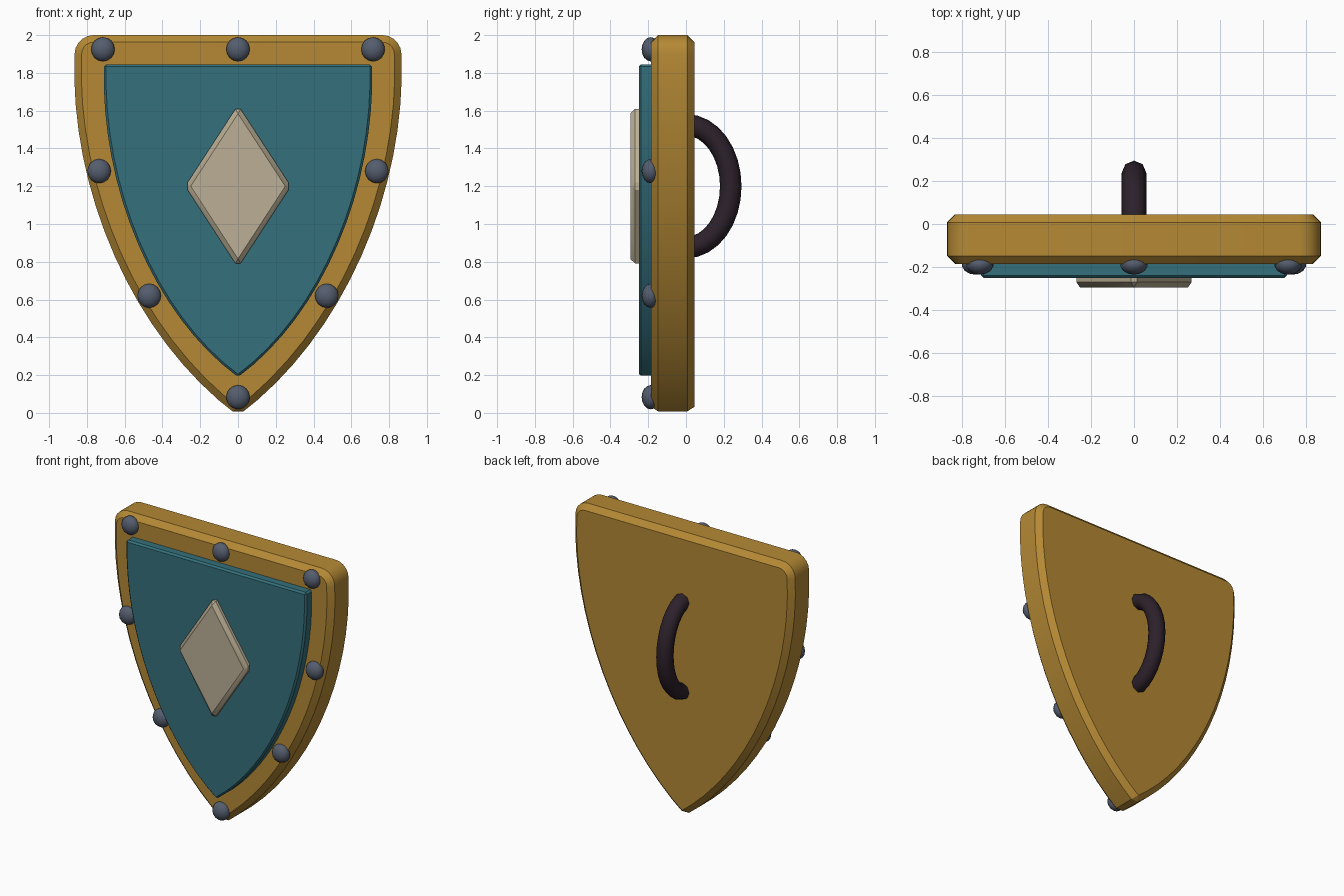
import bpy
import bmesh
from math import sin, cos, pi, radians
from mathutils import Vector
from mathutils.geometry import interpolate_bezier

cube = bpy.data.objects.get("Cube")
if cube:
    bpy.data.objects.remove(cube, do_unlink=True)


def material(name, rgb, rough=0.6):
    mat = bpy.data.materials.new(name)
    mat.use_nodes = True
    color = (*rgb, 1)
    mat.diffuse_color = color
    bsdf = mat.node_tree.nodes["Principled BSDF"]
    bsdf.inputs["Base Color"].default_value = color
    bsdf.inputs["Roughness"].default_value = rough
    return mat


gold = material("ochre gold", (0.46, 0.25, 0.035))
teal = material("deep teal", (0.035, 0.16, 0.2))
cream = material("pale bone", (0.5, 0.43, 0.3))
steel = material("blue steel", (0.09, 0.11, 0.155))
leather = material("dark leather", (0.026, 0.015, 0.024))


def finish(obj, mat, angle=30):
    obj.data.materials.append(mat)
    bpy.ops.object.select_all(action="DESELECT")
    obj.select_set(True)
    bpy.context.view_layer.objects.active = obj
    bpy.ops.object.shade_smooth_by_angle(angle=radians(angle))


def plate(name, outline, front, back, bevel, mat):
    """Extrude an x-z outline from front to back and chamfer its edges."""
    bm = bmesh.new()
    face = bm.faces.new([bm.verts.new((x, front, z)) for x, z in outline])
    walls = bmesh.ops.extrude_face_region(bm, geom=[face], use_keep_orig=True)
    verts = [v for v in walls["geom"] if isinstance(v, bmesh.types.BMVert)]
    bmesh.ops.translate(bm, verts=verts, vec=(0, back - front, 0))
    bmesh.ops.recalc_face_normals(bm, faces=bm.faces)
    sharp = [e for e in bm.edges if e.calc_face_angle(0) > radians(40)]
    bmesh.ops.bevel(bm, geom=sharp, offset=bevel, segments=1,
                    affect="EDGES", profile=0.5, clamp_overlap=True)
    mesh = bpy.data.meshes.new(name)
    bm.to_mesh(mesh)
    bm.free()
    obj = bpy.data.objects.new(name, mesh)
    bpy.context.collection.objects.link(obj)
    finish(obj, mat)


def shield_outline(corner, p0, p1, p2, tip, steps):
    """Half outline from the top corner down to the tip, then mirrored."""
    pts = [Vector((x, z, 0)) for x, z in (p0, p1, p2, tip)]
    half = corner + [(p.x, p.y) for p in interpolate_bezier(*pts, steps)]
    return half + [(-x, z) for x, z in reversed(half[:-1])]


# Thick body with rounded top corners
arc = [(0.765 + 0.1 * sin(a), 1.9 + 0.1 * cos(a))
       for a in (i * pi / 10 for i in range(5))]
plate("shield_body",
      shield_outline(arc, (0.865, 1.9), (0.895, 1.19), (0.56, 0.4), (0, -0.015), 17),
      -0.185, 0.045, 0.037, gold)

# Raised front panel
plate("front_panel",
      shield_outline([], (0.71, 1.845), (0.73, 1.2), (0.45, 0.52), (0, 0.19), 17),
      -0.25, -0.15, 0.012, teal)

# Diamond emblem
plate("diamond_emblem",
      [(0, 1.63), (0.28, 1.2), (0, 0.77), (-0.28, 1.2)],
      -0.295, -0.21, 0.025, cream)

# Rivets round the rim
spots = [(0, 1.925), (0, 0.083)]
for x, z in [(0.715, 1.925), (0.735, 1.28), (0.47, 0.62)]:
    spots += [(x, z), (-x, z)]
for i, (x, z) in enumerate(spots):
    bpy.ops.mesh.primitive_uv_sphere_add(segments=14, ring_count=8, radius=0.064,
                                         location=(x, -0.187, z))
    rivet = bpy.context.object
    rivet.name = f"rivet_{i + 1}"
    rivet.scale.y = 0.75
    finish(rivet, steel, 60)

# Bowed grip on the back
curve = bpy.data.curves.new("back_handle", "CURVE")
curve.dimensions = "3D"
curve.bevel_depth = 0.057
curve.bevel_resolution = 2
curve.use_fill_caps = True
spline = curve.splines.new("POLY")
count = 17
spline.points.add(count - 1)
for i, point in enumerate(spline.points):
    a = pi * i / (count - 1)
    point.co = (0, 0.237 * sin(a), 1.2 + 0.325 * cos(a), 1)
handle = bpy.data.objects.new("back_handle", curve)
bpy.context.collection.objects.link(handle)
bpy.ops.object.select_all(action="DESELECT")
handle.select_set(True)
bpy.context.view_layer.objects.active = handle
bpy.ops.object.convert(target="MESH")
finish(bpy.context.object, leather, 50)
